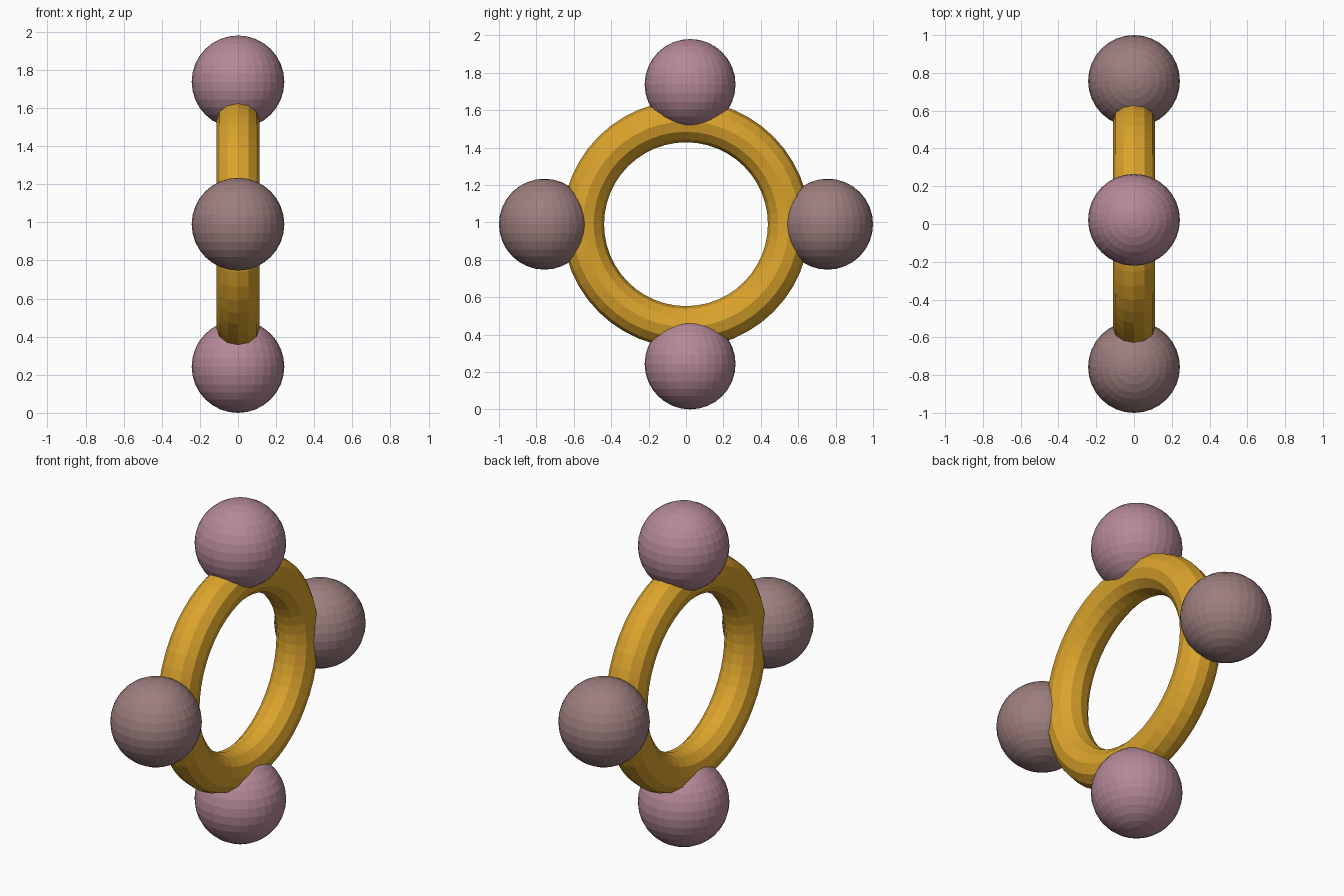
import bpy
from math import pi

if "Cube" in bpy.data.objects:
    bpy.data.objects.remove(bpy.data.objects["Cube"])

MID_Z = 0.99
BALL_R = 0.243


def material(name, rgb):
    m = bpy.data.materials.new(name)
    m.diffuse_color = (*rgb, 1)
    m.use_nodes = True
    m.node_tree.nodes["Principled BSDF"].inputs["Base Color"].default_value = m.diffuse_color
    return m


gold = material("gold", (0.71, 0.37, 0.025))
pink = material("pink", (0.46, 0.25, 0.31))
mauve = material("mauve", (0.34, 0.21, 0.21))


def finish(name, mat):
    obj = bpy.context.object
    obj.name = name
    obj.data.materials.append(mat)
    return obj


def ball(name, y, z, mat):
    bpy.ops.mesh.primitive_uv_sphere_add(
        segments=32, ring_count=16, radius=BALL_R, location=(0, y, z))
    return finish(name, mat)


# Upright ring facing along x
bpy.ops.mesh.primitive_torus_add(
    major_segments=48, minor_segments=12, major_radius=0.55, minor_radius=0.112,
    location=(0, 0, MID_Z), rotation=(0, pi / 2, 0))
finish("ring", gold)

# Upper and lower balls, slightly towards the back
for name, side in (("top_ball", 1), ("bottom_ball", -1)):
    ball(name, 0.022, MID_Z + side * 0.747, pink)

# Front and back balls
for name, side in (("front_ball", -1), ("back_ball", 1)):
    ball(name, side * 0.757, MID_Z, mauve)
